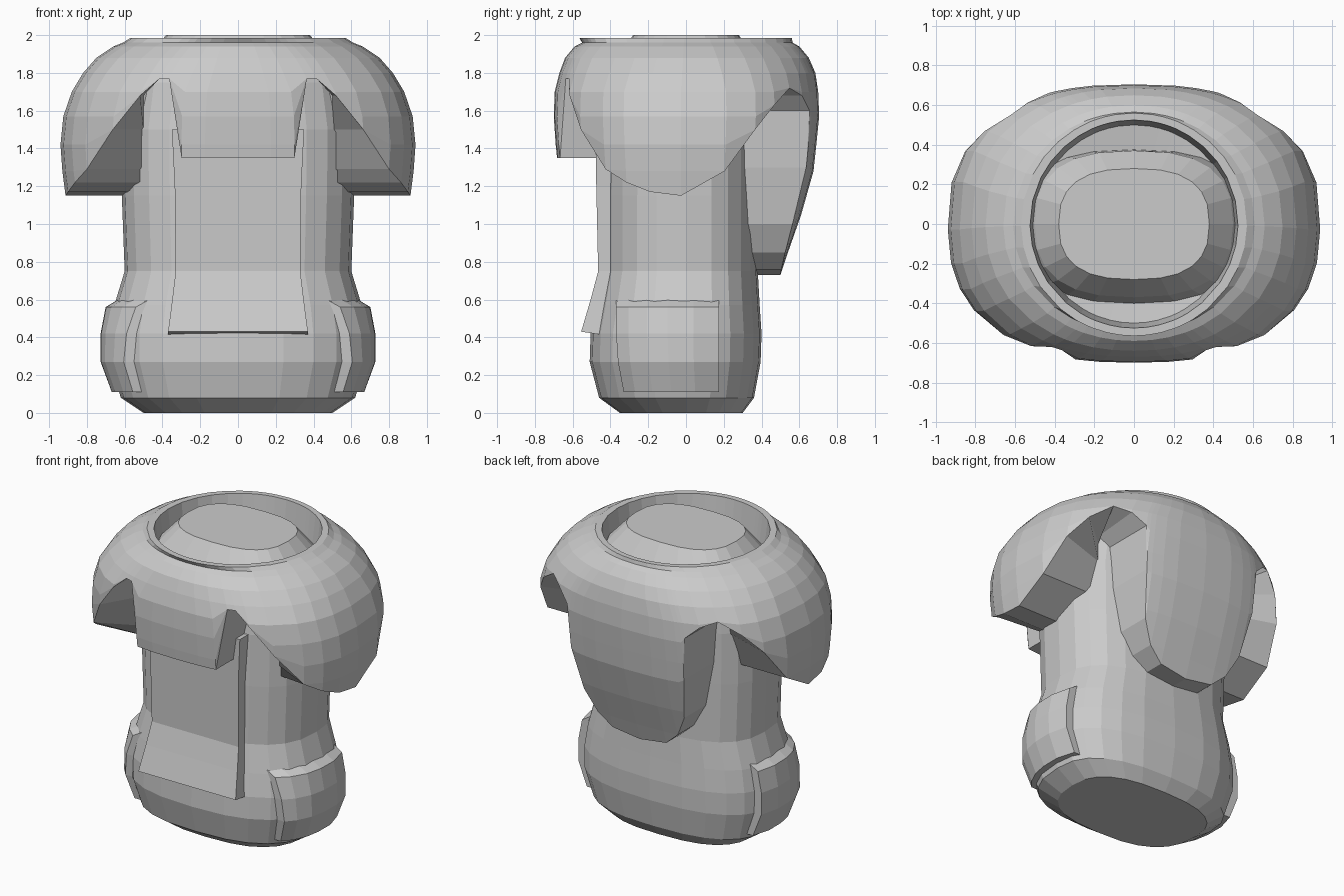
import bpy, bmesh, math

if "Cube" in bpy.data.objects:
    bpy.data.objects.remove(bpy.data.objects["Cube"])

grey = bpy.data.materials.new("plain grey")
grey.diffuse_color = (0.6, 0.6, 0.6, 1)
grey.use_nodes = True
grey.node_tree.nodes["Principled BSDF"].inputs["Base Color"].default_value = grey.diffuse_color


def build(name, rows, wrap_u=True, wrap_v=False, caps=False):
    """Skin a grid of points (rows of equal length) into one flat-shaded object."""
    bm = bmesh.new()
    grid = [[bm.verts.new(p) for p in row] for row in rows]
    nr, nc = len(grid), len(grid[0])
    for i in range(nr if wrap_v else nr - 1):
        for j in range(nc if wrap_u else nc - 1):
            a, b = grid[i], grid[(i + 1) % nr]
            k = (j + 1) % nc
            bm.faces.new((a[j], a[k], b[k], b[j]))
    if caps:
        bm.faces.new(grid[0])
        bm.faces.new(grid[-1])
    bmesh.ops.remove_doubles(bm, verts=bm.verts, dist=0.0005)
    bmesh.ops.recalc_face_normals(bm, faces=bm.faces)
    me = bpy.data.meshes.new(name)
    bm.to_mesh(me)
    bm.free()
    me.materials.append(grey)
    ob = bpy.data.objects.new(name, me)
    bpy.context.collection.objects.link(ob)
    return ob


def sample(table, z):
    """Interpolate a table of (z, value, value, ...) at height z."""
    if z <= table[0][0]:
        return table[0][1:]
    for lo, hi in zip(table, table[1:]):
        if z <= hi[0]:
            t = (z - lo[0]) / (hi[0] - lo[0])
            return [p + (q - p) * t for p, q in zip(lo[1:], hi[1:])]
    return table[-1][1:]


def oval(phi, size, n):
    """Point on a rounded oval; phi is 0 at the front, size = (side, front, back)."""
    s, c = math.sin(phi), math.cos(phi)
    x = math.copysign(abs(s) ** (2 / n), s) * size[0]
    y = -math.copysign(abs(c) ** (2 / n), c) * (size[1] if c > 0 else size[2])
    return x, y


# Torso: height, half width, front depth, back depth
TORSO = [(0, .50, .35, .30), (.08, .62, .46, .36), (.27, .68, .51, .395),
         (.42, .68, .505, .40), (.57, .655, .475, .39), (.75, .60, .44, .38),
         (1.15, .615, .44, .38), (1.5, .62, .43, .38), (1.75, .58, .40, .375),
         (1.87, .50, .37, .37), (2.0, .38, .28, .28)]
N = 2.6
build("torso", [[(*oval(2 * math.pi * k / 24, r[1:], N), r[0]) for k in range(24)]
                for r in TORSO], caps=True)

# Shoulder mantle: outer profile by height
MANTLE = [(.73, .90, .60, .50), (.85, .90, .62, .54), (1.05, .90, .65, .61),
          (1.28, .93, .675, .675), (1.42, .94, .69, .69), (1.57, .925, .70, .705),
          (1.70, .88, .695, .70), (1.80, .82, .67, .685), (1.88, .75, .64, .65),
          (1.94, .66, .59, .60), (1.96, .61, .55, .565), (1.985, .57, .565, .56)]
# Lower hem: angle from the front, height (front flap, sleeve, long back flap)
HEM = [(0, 1.35), (7, 1.35), (13.9, 1.35), (21.8, 1.77), (25.7, 1.77), (30.7, 1.68),
       (40.8, 1.50), (55.9, 1.29), (67, 1.22), (78, 1.17), (89, 1.15), (103, 1.28),
       (116.5, 1.5), (127, 1.63), (138, 1.72), (148, 1.68), (155.9, 1.6), (157.7, 1.3),
       (160, 1.0), (165, .85), (171, .76), (180, .73)]
hem = HEM + [(360 - a, z) for a, z in HEM[-2:0:-1]]


def mantle_point(deg, z):
    n = 2.5 - 0.5 * max(0, (z - 1.7) / 0.285)
    return (*oval(math.radians(deg), sample(MANTLE, z), n), z)


def hem_inner(deg, z):
    """Thick hem runs straight in to a box hidden inside the torso."""
    x, y, _ = mantle_point(deg, z)
    return max(-.5, min(.5, x)), max(-.28, min(.25, y)), z


rows = [[hem_inner(a, z) for a, z in hem]]
for level in [r[0] for r in MANTLE]:
    rows.append([mantle_point(a, max(level, z)) for a, z in hem])
for r, z in ((.525, 1.985), (.50, 1.76), (.34, 1.74)):      # collar opening
    rows.append([(*oval(math.radians(a), (r, r, r), 2), z) for a, _ in hem])
build("shoulder_mantle", rows, wrap_v=True)

# Front panel: height, half width, outer y, inner height
PANEL = [(1.5, .35, -.48, 1.5), (1.2, .335, -.475, 1.2), (.75, .33, -.465, .75),
         (.6, .348, -.505, .6), (.43, .37, -.555, .395)]
build("front_panel", [[(-w, y, z), (w, y, z), (w, -.32, zi), (-w, -.32, zi)]
                      for z, w, y, zi in PANEL], caps=True)

# Hip pads: plates following the torso sides
PAD = [(.11, .04, -.33), (.27, .048, -.36), (.42, .048, -.37), (.56, .045, -.37),
       (.60, -.01, -.37)]
for side, label in ((1, "right"), (-1, "left")):
    rows = []
    for z, off, y0 in PAD:
        a, f, b = sample(TORSO, z)
        outer = []
        for t in (0, .12, .3, .5, .75, 1):
            y = y0 + (.175 - y0) * t
            x = a * (1 - abs(y / (f if y < 0 else b)) ** N) ** (1 / N) + off
            outer.append((side * x, y, z))
        inner = [(side * .42, .175, z), (side * .42, y0, z)]
        rows.append(outer + inner)
    build("hip_pad_" + label, rows, caps=True)
